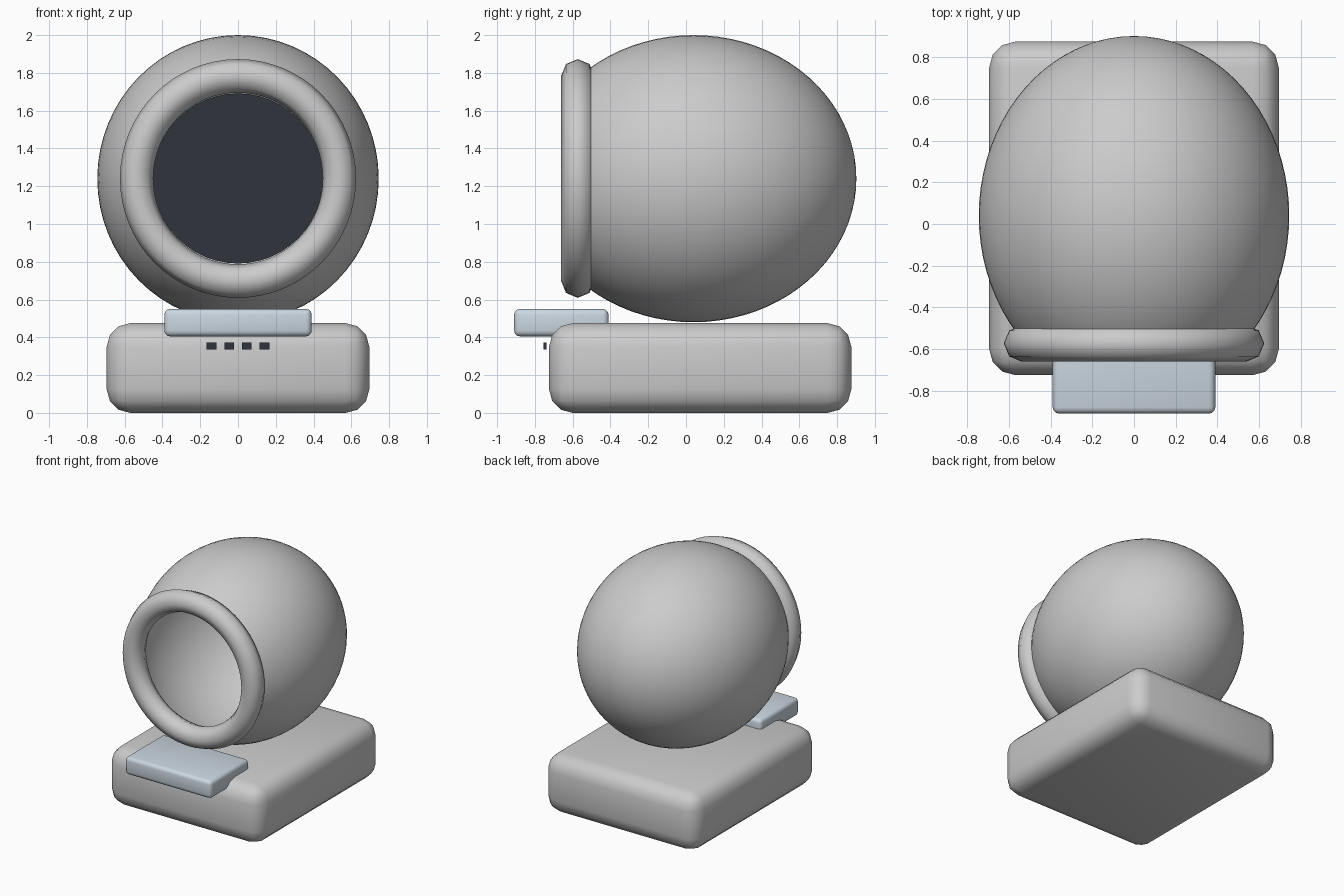
import bpy, bmesh
from math import radians, pi
from mathutils import Matrix, Vector

if "Cube" in bpy.data.objects:
    bpy.data.objects.remove(bpy.data.objects["Cube"])


def material(name, rgb):
    m = bpy.data.materials.new(name)
    m.diffuse_color = (*rgb, 1)
    m.use_nodes = True
    m.node_tree.nodes["Principled BSDF"].inputs["Base Color"].default_value = m.diffuse_color
    return m


dark = material("dark_plastic", (0.03, 0.036, 0.046))
blue_grey = material("blue_grey_plastic", (0.60, 0.68, 0.75))


def finish(name, bm, mat=None, angle=None):
    me = bpy.data.meshes.new(name)
    bm.to_mesh(me)
    bm.free()
    ob = bpy.data.objects.new(name, me)
    bpy.context.collection.objects.link(ob)
    if mat:
        me.materials.append(mat)
    if angle:
        bpy.ops.object.select_all(action='DESELECT')
        ob.select_set(True)
        bpy.context.view_layer.objects.active = ob
        bpy.ops.object.shade_smooth_by_angle(angle=radians(angle))
    return ob


def box(name, lo, hi, bevel=0, segments=3, mat=None):
    lo, hi = Vector(lo), Vector(hi)
    bm = bmesh.new()
    bmesh.ops.create_cube(bm, size=1, matrix=Matrix.Translation((lo + hi) / 2)
                          @ Matrix.Diagonal((*(hi - lo), 1)))
    if bevel:
        bmesh.ops.bevel(bm, geom=bm.edges[:], offset=bevel, segments=segments,
                        profile=0.5, affect='EDGES')
    return finish(name, bm, mat, 40 if bevel else None)


# Base and the step tray at its front
box("base", (-0.695, -0.725, 0), (0.695, 0.875, 0.475), 0.125, 3)
box("front_step", (-0.39, -0.91, 0.405), (0.39, -0.41, 0.55), 0.03, 3, blue_grey)

# Row of small indicator slots
for i in range(4):
    x = (i - 1.5) * 0.093
    box(f"indicator_{i + 1}", (x - 0.026, -0.755, 0.335),
        (x + 0.026, -0.738, 0.372), mat=dark)

# Hollow egg-shaped drum, poles along y, opened at the front
bm = bmesh.new()
bmesh.ops.create_uvsphere(bm, u_segments=64, v_segments=40, radius=1,
                          matrix=Matrix.Translation((0, 0.04, 1.24))
                          @ Matrix.Diagonal((0.745, 0.862, 0.76, 1))
                          @ Matrix.Rotation(pi / 2, 4, 'X'))
bmesh.ops.bisect_plane(bm, geom=bm.verts[:] + bm.edges[:] + bm.faces[:],
                       plane_co=(0, -0.555, 0), plane_no=(0, -1, 0),
                       clear_outer=True)
finish("drum", bm, angle=60)

# Entry ring around the opening
bpy.ops.mesh.primitive_torus_add(major_segments=64, minor_segments=8,
                                 major_radius=0.537, minor_radius=0.088)
ring = bpy.context.object
ring.name = "entry_ring"
ring.data.transform(Matrix.Translation((0, -0.573, 1.241))
                    @ Matrix.Diagonal((1, 1, 1.011, 1))
                    @ Matrix.Rotation(pi / 2, 4, 'X'))
bpy.ops.object.shade_smooth_by_angle(angle=radians(60))

# Dark panel deep inside the drum
bm = bmesh.new()
bmesh.ops.create_cone(bm, cap_ends=True, segments=48, radius1=0.45, radius2=0.45,
                      depth=0.02, matrix=Matrix.Translation((0, 0.55, 1.241))
                      @ Matrix.Rotation(pi / 2, 4, 'X'))
finish("inner_panel", bm, dark, 40)
